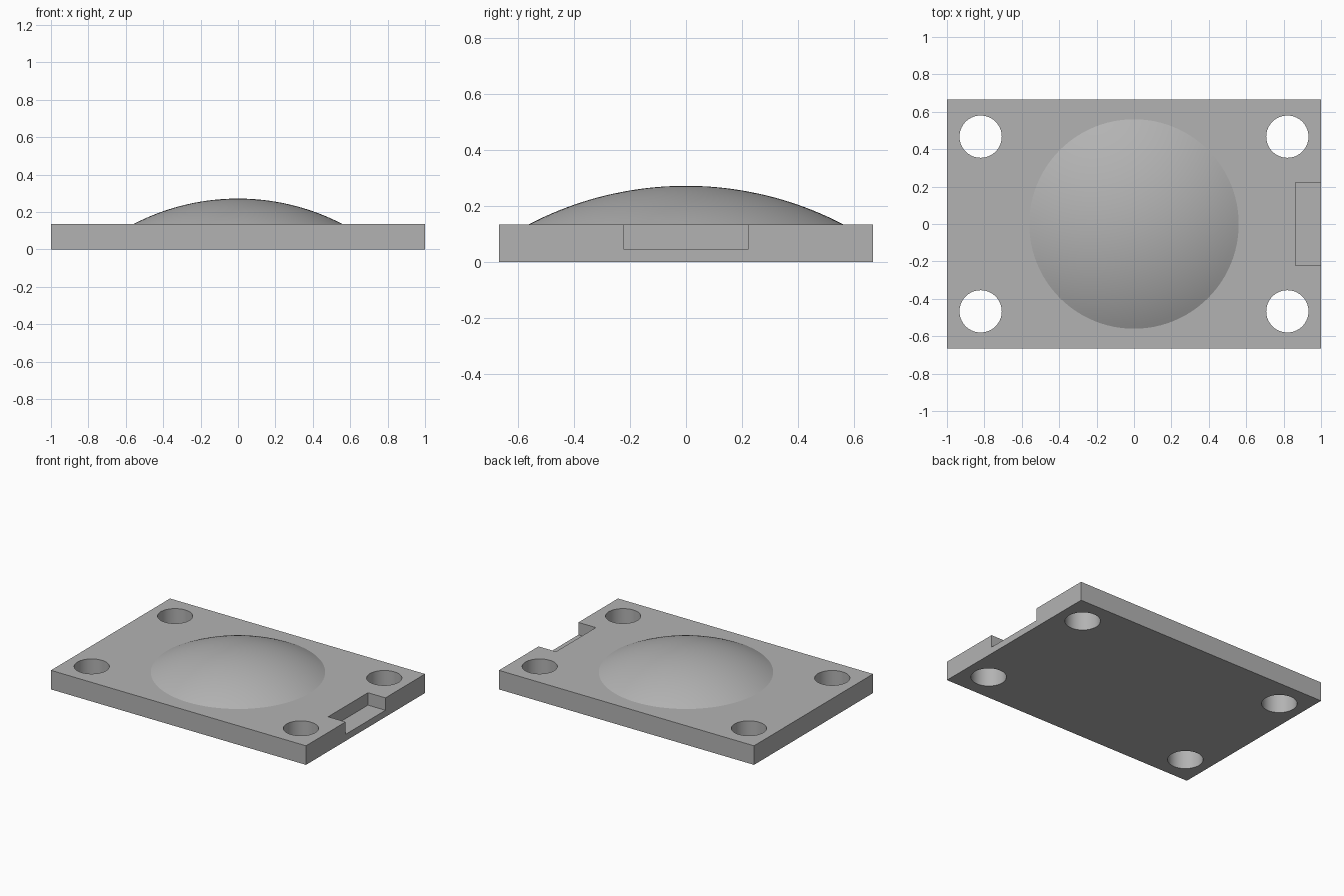
import bpy
import bmesh
import math
from mathutils import Matrix

default = bpy.data.objects.get("Cube")
if default:
    bpy.data.objects.remove(default, do_unlink=True)

WIDTH, DEPTH, THICK = 2.0, 1.333, 0.135
DOME_RADIUS, DOME_TOP = 0.56, 0.272
HOLE_X, HOLE_Y, HOLE_RADIUS = 0.82, 0.467, 0.113
NOTCH_X, NOTCH_WIDTH, NOTCH_FLOOR = 0.863, 0.446, 0.047

grey = bpy.data.materials.new("plain grey")
grey.use_nodes = True
colour = (0.45, 0.45, 0.45, 1)
grey.diffuse_color = colour
grey.node_tree.nodes["Principled BSDF"].inputs["Base Color"].default_value = colour


def make_object(name, bm):
    bmesh.ops.recalc_face_normals(bm, faces=bm.faces)
    mesh = bpy.data.meshes.new(name)
    bm.to_mesh(mesh)
    bm.free()
    mesh.materials.append(grey)
    obj = bpy.data.objects.new(name, mesh)
    bpy.context.collection.objects.link(obj)
    return obj


def box(name, low, high):
    bm = bmesh.new()
    size = [b - a for a, b in zip(low, high)]
    centre = [(a + b) / 2 for a, b in zip(low, high)]
    bmesh.ops.create_cube(bm, size=1, matrix=Matrix.Translation(centre) @ Matrix.Diagonal((*size, 1)))
    return make_object(name, bm)


def select_only(obj):
    bpy.ops.object.select_all(action="DESELECT")
    obj.select_set(True)
    bpy.context.view_layer.objects.active = obj


def cut(target, cutter):
    mod = target.modifiers.new("cut", "BOOLEAN")
    mod.operation = "DIFFERENCE"
    mod.solver = "EXACT"
    mod.object = cutter
    select_only(target)
    bpy.ops.object.modifier_apply(modifier=mod.name)
    bpy.data.objects.remove(cutter, do_unlink=True)


# Base plate
plate = box("base_plate", (-WIDTH / 2, -DEPTH / 2, 0), (WIDTH / 2, DEPTH / 2, THICK))

# Four round through holes near the corners
bm = bmesh.new()
for sx in (-1, 1):
    for sy in (-1, 1):
        bmesh.ops.create_cone(bm, cap_ends=True, segments=64, radius1=HOLE_RADIUS,
                              radius2=HOLE_RADIUS, depth=1,
                              matrix=Matrix.Translation((sx * HOLE_X, sy * HOLE_Y, 0)))
cut(plate, make_object("hole_cutter", bm))

# Rectangular notch in the left edge
cut(plate, box("notch_cutter", (NOTCH_X, -NOTCH_WIDTH / 2, NOTCH_FLOOR),
               (WIDTH, NOTCH_WIDTH / 2, 1)))

# Shallow dome: a spherical cap spun from an arc
rise = DOME_TOP - THICK
sphere_radius = (DOME_RADIUS ** 2 + rise ** 2) / (2 * rise)
half_angle = math.asin(DOME_RADIUS / sphere_radius)
steps = 20
bm = bmesh.new()
arc = []
for i in range(steps + 1):
    a = half_angle * i / steps
    arc.append(bm.verts.new((sphere_radius * math.sin(a), 0,
                             DOME_TOP - sphere_radius * (1 - math.cos(a)))))
edges = [bm.edges.new(pair) for pair in zip(arc, arc[1:])]
bmesh.ops.spin(bm, geom=arc + edges, cent=(0, 0, 0), axis=(0, 0, 1),
               angle=math.tau, steps=96, use_merge=True)
bmesh.ops.remove_doubles(bm, verts=bm.verts, dist=0.0001)
rim = [e for e in bm.edges if e.is_boundary]
bmesh.ops.contextual_create(bm, geom=rim)
dome = make_object("dome", bm)

for obj in (plate, dome):
    select_only(obj)
    bpy.ops.object.shade_smooth_by_angle(angle=math.radians(15))
